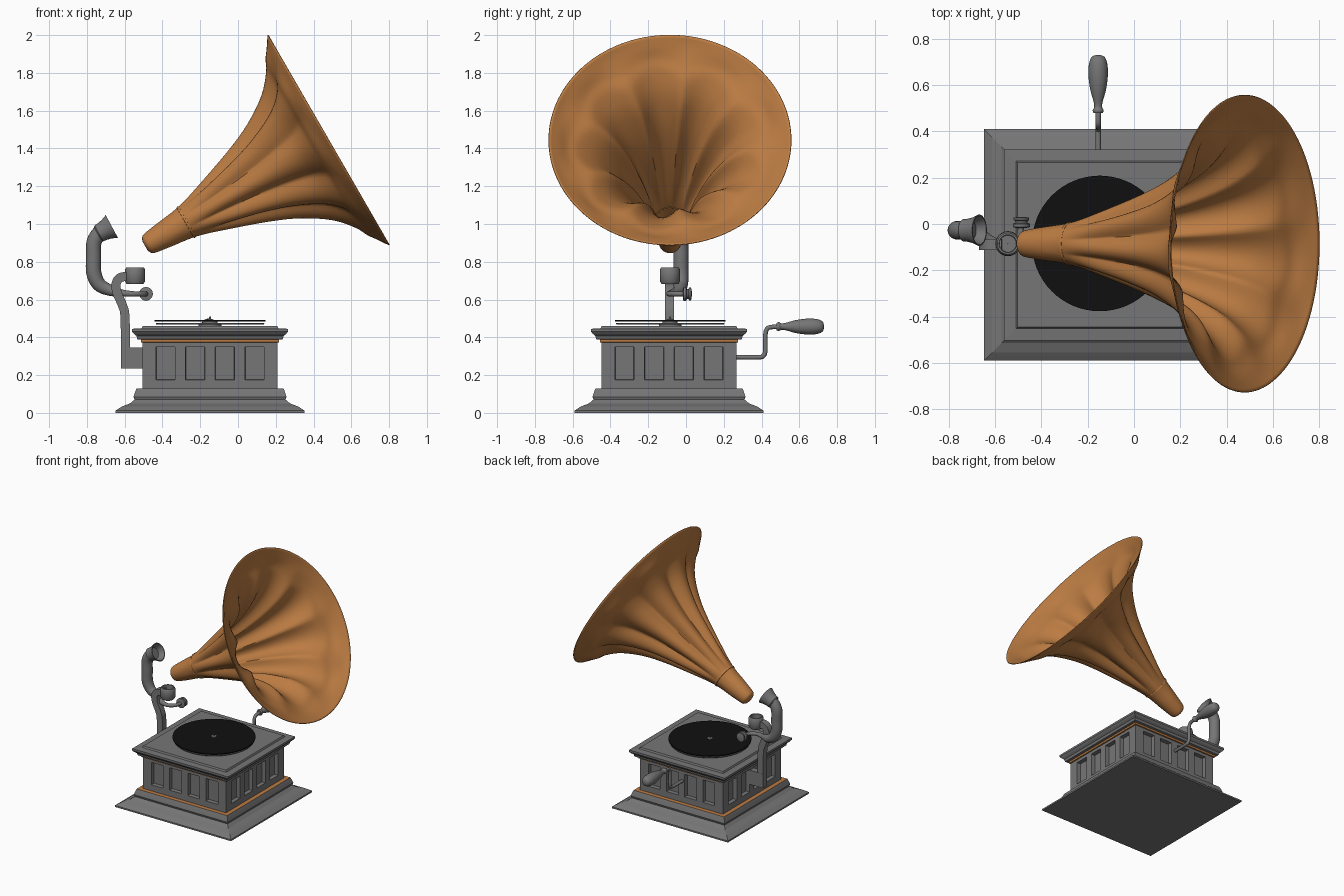
import bpy, bmesh
from math import sin, cos, pi, sqrt, radians
from mathutils import Vector, Matrix

cube = bpy.data.objects.get("Cube")
if cube:
    bpy.data.objects.remove(cube)


def material(name, rgb):
    m = bpy.data.materials.new(name)
    m.use_nodes = True
    m.diffuse_color = (*rgb, 1)
    m.node_tree.nodes["Principled BSDF"].inputs["Base Color"].default_value = (*rgb, 1)
    return m


GREY = material("grey_metal", (0.18, 0.18, 0.18))
BRASS = material("warm_brass", (0.50, 0.20, 0.055))
BLACK = material("black_vinyl", (0.005, 0.005, 0.005))
BASE = Vector((-0.148, -0.09, 0))      # centre of the cabinet


def finish(bm, name, mats, smooth=True, angle=40):
    mesh = bpy.data.meshes.new(name)
    bm.to_mesh(mesh)
    bm.free()
    obj = bpy.data.objects.new(name, mesh)
    bpy.context.collection.objects.link(obj)
    for m in mats:
        mesh.materials.append(m)
    if smooth:
        bpy.ops.object.select_all(action='DESELECT')
        obj.select_set(True)
        bpy.context.view_layer.objects.active = obj
        bpy.ops.object.shade_smooth_by_angle(angle=radians(angle))
    return obj


def loft(name, rings, mats, caps=(True, True), accent=(), smooth=True, angle=40):
    """Skin a list of rings; accent lists the bands that use the second material."""
    bm = bmesh.new()
    rows = [[bm.verts.new(p) for p in ring] for ring in rings]
    n = len(rows[0])
    for i, (a, b) in enumerate(zip(rows, rows[1:])):
        for k in range(n):
            f = bm.faces.new((a[k], a[(k + 1) % n], b[(k + 1) % n], b[k]))
            f.material_index = int(i in accent)
    if caps[0]:
        bm.faces.new(rows[0][::-1])
    if caps[1]:
        bm.faces.new(rows[-1])
    bmesh.ops.recalc_face_normals(bm, faces=bm.faces)
    return finish(bm, name, mats, smooth, angle)


def lathe(name, profile, origin, axis=(0, 0, 1), n=40, mats=(GREY,), **kw):
    """Turn (radius, height) pairs about an axis."""
    m = Matrix.Translation(origin) @ Vector(axis).to_track_quat('Z', 'Y').to_matrix().to_4x4()
    rings = [[m @ Vector((max(r, 0.001) * cos(2 * pi * k / n), max(r, 0.001) * sin(2 * pi * k / n), h))
              for k in range(n)] for r, h in profile]
    return loft(name, rings, mats, **kw)


def square(name, profile, **kw):
    """Stack square sections of (half width, height) on the cabinet centre."""
    corners = ((1, 1), (-1, 1), (-1, -1), (1, -1))
    rings = [[BASE + Vector((sx * h, sy * h, z)) for sx, sy in corners] for h, z in profile]
    return loft(name, rings, (GREY, BRASS), smooth=False, **kw)


def spline(points, steps):
    """Catmull-Rom through tuples of any length."""
    pts = [Vector(p) for p in points]
    pts = [2 * pts[0] - pts[1]] + pts + [2 * pts[-1] - pts[-2]]
    out = []
    for a, b, c, d in zip(pts, pts[1:], pts[2:], pts[3:]):
        for s in range(steps):
            t = s / steps
            out.append(0.5 * (2 * b + (c - a) * t + (2 * a - 5 * b + 4 * c - d) * t ** 2
                              + (3 * b - a - 3 * c + d) * t ** 3))
    return out + [pts[-2]]


def sweep(name, points, n=16, steps=6, turn=0.0, side=(0, 1, 0), mats=(GREY,)):
    """Tube through (x, y, z, radius) points."""
    path = spline(points, steps)
    rings, side = [], Vector(side)
    for i, p in enumerate(path):
        d = (path[min(i + 1, len(path) - 1)] - path[max(i - 1, 0)]).xyz.normalized()
        side = (side - d * side.dot(d)).normalized()
        up = d.cross(side)
        rings.append([p.xyz + p.w * (side * cos(a) + up * sin(a))
                      for a in (turn + 2 * pi * k / n for k in range(n))])
    return loft(name, rings, mats)


# Cabinet: stepped plinth, panelled body, moulded lid
square("plinth", [(0.50, 0), (0.50, 0.012), (0.485, 0.022), (0.466, 0.034), (0.424, 0.05),
                  (0.40, 0.07), (0.405, 0.085), (0.397, 0.11), (0.39, 0.128), (0.352, 0.128)],
       accent=(8,))
square("lid", [(0.352, 0.372), (0.366, 0.374), (0.366, 0.388), (0.385, 0.39), (0.39, 0.408),
               (0.403, 0.418), (0.413, 0.43), (0.413, 0.445), (0.362, 0.448), (0.356, 0.46)],
       accent=(0, 1))

bm = bmesh.new()
half, panel, pitch = 0.357, 0.051, 0.157
cols = [-half] + [pitch * (i - 1.5) + s * panel for i in range(4) for s in (-1, 1)] + [half]
rows = [0.125, 0.175, 0.35, 0.376]
panels = []
for q in range(4):
    rot = Matrix.Rotation(q * pi / 2, 3, 'Z')
    grid = [[bm.verts.new(BASE + rot @ Vector((x, -half, z))) for x in cols] for z in rows]
    for r in range(3):
        for c in range(len(cols) - 1):
            f = bm.faces.new((grid[r][c], grid[r][c + 1], grid[r + 1][c + 1], grid[r + 1][c]))
            if r == 1 and c % 2:
                panels.append(f)
bm.normal_update()
bmesh.ops.inset_individual(bm, faces=panels, thickness=0.003, depth=-0.03)
finish(bm, "cabinet_body", [GREY], smooth=False)

# Turntable
deck = BASE + Vector((0, 0.006, 0))
lathe("turntable_hub", [(0.06, 0.455), (0.06, 0.468), (0.04, 0.472), (0.04, 0.488)], deck)
lathe("platter", [(0.285, 0.469), (0.288, 0.476)], deck, n=64)
lathe("record", [(0.293, 0.483), (0.293, 0.491)], deck, n=64, mats=(BLACK,))
lathe("spindle", [(0.02, 0.489), (0.018, 0.494), (0.006, 0.498), (0.004, 0.51)], deck, n=16)

# Fluted horn, skinned along its tilted axis from (position, radius, flute depth)
mouth = Vector((0.48, -0.085, 1.445))
axis = Vector((cos(pi / 6), 0, sin(pi / 6)))
up = Vector((-axis.z, 0, axis.x))
across = Vector((0, 1, 0))
section = [(-1.12, 0.025, 0), (-1.112, 0.044, 0), (-1.09, 0.056, 0), (-1.0, 0.07, 0),
           (-0.87, 0.088, 0), (-0.69, 0.135, 0.10), (-0.48, 0.203, 0.12), (-0.33, 0.268, 0.11),
           (-0.19, 0.358, 0.10), (-0.105, 0.455, 0.08), (-0.072, 0.53, 0.035),
           (-0.035, 0.59, 0.0), (0, 0.642, 0)]
flutes, per = 9, 14
rings = []
for t, r, depth in spline(section, 4):
    ring = []
    for k in range(flutes * per):
        a = 2 * pi * k / (flutes * per)
        wave = 2 * sqrt(sin(a * flutes / 2) ** 2 + 0.02) - 1.3
        rr = r * (1 + depth * wave)
        ring.append(mouth + axis * t + rr * (across * cos(a) + up * sin(a)))
    rings.append(ring)
horn = loft("horn", rings, (BRASS,), caps=(True, False), angle=60)
wall = horn.modifiers.new("wall", 'SOLIDIFY')
wall.thickness = 0.005
wall.offset = 0
lathe("horn_collar", [(0.084, -0.008), (0.093, -0.006), (0.095, 0), (0.093, 0.006), (0.084, 0.008)],
      mouth - axis * 0.87, axis, mats=(BRASS,), caps=(False, False))

# Support bracket, square post and horn socket
bm = bmesh.new()
bmesh.ops.create_cube(bm, size=1, matrix=Matrix.Translation((-0.56, -0.088, 0.29))
                      @ Matrix.Diagonal((0.12, 0.05, 0.11, 1)))
finish(bm, "post_bracket", [GREY], smooth=False)
w = 0.034
sweep("support_post", [(-0.596, -0.088, 0.236, w), (-0.598, -0.088, 0.5, w), (-0.612, -0.088, 0.57, w),
                       (-0.638, -0.088, 0.63, w), (-0.646, -0.088, 0.68, w),
                       (-0.625, -0.088, 0.715, w), (-0.57, -0.088, 0.725, w)], n=4, turn=pi / 4)
lathe("horn_socket", [(0, 0.682), (0.044, 0.682), (0.052, 0.695), (0.054, 0.73), (0.052, 0.762),
                      (0.046, 0.77), (0.038, 0.77), (0.036, 0.725), (0, 0.725)],
      (-0.545, -0.085, 0), caps=(False, False))

# Tone arm with flared elbow, thin neck and sound box
ty = -0.027
sweep("tone_arm", [(-0.70, ty, 0.97, 0.04), (-0.735, ty, 0.95, 0.04), (-0.763, ty, 0.90, 0.04),
                   (-0.765, ty, 0.82, 0.04), (-0.763, ty, 0.74, 0.04), (-0.735, ty, 0.68, 0.037),
                   (-0.68, ty - 0.01, 0.65, 0.03), (-0.62, -0.07, 0.635, 0.02),
                   (-0.55, -0.09, 0.63, 0.014), (-0.50, -0.06, 0.63, 0.013),
                   (-0.487, -0.01, 0.63, 0.013)], n=20)
lathe("arm_bell", [(0.04, -0.085), (0.048, -0.078), (0.05, -0.055), (0.056, -0.03), (0.068, 0),
                   (0.062, 0), (0.048, -0.03), (0.04, -0.06), (0, -0.06)],
      (-0.668, ty, 0.987), (0.88, 0, 0.47), caps=(True, False))
lathe("sound_box", [(0.022, -0.022), (0.037, -0.018), (0.037, -0.004), (0.026, 0), (0.026, 0.008),
                    (0.034, 0.012), (0.034, 0.022), (0.012, 0.026)], (-0.487, 0.005, 0.63), (0, 1, 0), n=12)

# Winding crank at the back
cx = -0.155
sweep("crank_rod", [(cx, 0.25, 0.295, 0.012), (cx, 0.385, 0.295, 0.012), (cx, 0.41, 0.303, 0.012),
                    (cx, 0.42, 0.33, 0.012), (cx, 0.42, 0.41, 0.012), (cx, 0.428, 0.442, 0.012),
                    (cx, 0.45, 0.454, 0.012), (cx, 0.52, 0.456, 0.012)], n=12, side=(1, 0, 0))
grip = [(p.x, p.y) for p in spline([(0.02, 0.48), (0.024, 0.492), (0.017, 0.505), (0.02, 0.53),
                                    (0.034, 0.58), (0.042, 0.64), (0.04, 0.69), (0.028, 0.722),
                                    (0.006, 0.731)], 3)]
lathe("crank_handle", grip, (cx, 0, 0.457), (0, 1, 0), n=24)
